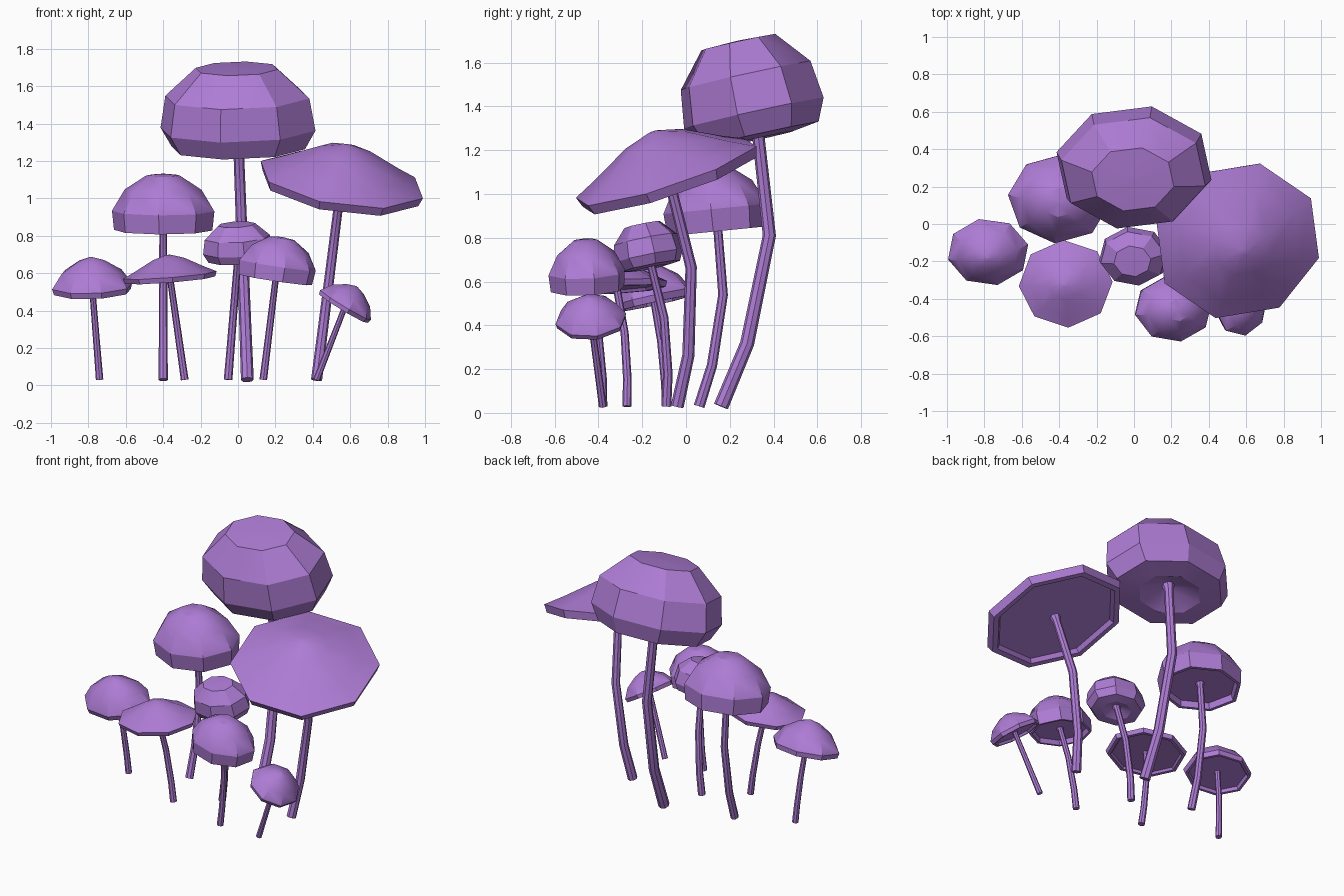
import bpy, bmesh
from math import sin, pi, radians
from mathutils import Vector, Matrix

if "Cube" in bpy.data.objects:
    bpy.data.objects.remove(bpy.data.objects["Cube"])

purple = bpy.data.materials.new("purple")
purple.diffuse_color = (0.42, 0.2, 0.66, 1)
purple.use_nodes = True
purple.node_tree.nodes["Principled BSDF"].inputs["Base Color"].default_value = purple.diffuse_color
UP = Vector((0, 0, 1))
SIDES = 8


def loft(name, rings):
    # rings are matrices that place a unit octagon; skin them and close both ends
    bm = bmesh.new()
    loops = []
    for mat in rings:
        turn = [Matrix.Rotation(2 * pi * k / SIDES, 3, 'Z') for k in range(SIDES)]
        loops.append([bm.verts.new(mat @ (t @ Vector((1, 0, 0)))) for t in turn])
    for a, b in zip(loops, loops[1:]):
        for i in range(SIDES):
            j = (i + 1) % SIDES
            bm.faces.new((a[i], a[j], b[j], b[i]))
    ends = [bm.faces.new(loops[0]), bm.faces.new(loops[-1])]
    bmesh.ops.recalc_face_normals(bm, faces=bm.faces)
    bmesh.ops.poke(bm, faces=ends)
    me = bpy.data.meshes.new(name)
    bm.to_mesh(me)
    bm.free()
    me.materials.append(purple)
    me.shade_smooth()
    me.set_sharp_from_angle(angle=radians(30))
    bpy.context.collection.objects.link(bpy.data.objects.new(name, me))


def lipped(heights):
    # open cap: shared radii, then a thin lip and a recessed flat underside
    low = heights[-1]
    return list(zip((.05, .33, .75, 1, .96), heights)) + [(.88, low), (.84, low + .13), (.05, low + .13)]


# cap kinds: (height per radius, profile of radius and height)
BULB = .78, [(.05, 1.02), (.53, 1), (.93, .53), (1, 0), (.86, -.31), (.5, -.36), (.12, -.15)]
DOME = 1.1, lipped((1, .97, .72, .34, 0))
BELL = .72, lipped((1, .87, .5, 0, -.2))
DISC = .43, lipped((1, .8, .28, 0, -.25))


def mushroom(name, kind, centre, rx, ry, spin, lean, base):
    centre = Vector(centre)
    ratio, profile = kind
    tilt = UP.rotation_difference(Vector((*lean, 1))).to_matrix().to_4x4()
    place = Matrix.Translation(centre) @ tilt

    # cap: octagonal lathe, tilted
    loft(name + "_cap", [place @ Matrix.Translation((0, 0, z * ratio * rx))
                         @ Matrix.Diagonal((rx * r, ry * r, 1, 1))
                         @ Matrix.Rotation(radians(spin), 4, 'Z') for r, z in profile])

    # stem: tapered, bowed backwards more when tall, small collar under the cap
    foot = Vector((*base, .03))
    top = place @ Vector((0, 0, (profile[-1][1]) * ratio * rx + .01))
    bow = max(0, .15 * (top.z - .45))
    pts = [foot.lerp(top, t) + Vector((0, bow * sin(pi * t), 0)) for t in (0, .22, .6, .96, 1)]
    radius = .011 + .017 * centre.z
    rings = []
    for i, p in enumerate(pts):
        along = pts[min(i + 1, 4)] - pts[max(i - 1, 0)]
        r = radius * (1.2 if i == 4 else 1 - .06 * i)
        rings.append(Matrix.Translation(p) @ UP.rotation_difference(along).to_matrix().to_4x4()
                     @ Matrix.Scale(r, 4))
    loft(name + "_stem", rings)


# kind, cap centre, half widths, spin, lean, stem foot
mushroom("tall_mushroom", BULB, (0, .31, 1.37), .425, .335, -13, (-.02, -.22), (.05, .16))
mushroom("broad_mushroom", DISC, (.555, -.09, 1.1), .455, .445, -14, (.16, -.33), (.42, -.04))
mushroom("round_mushroom", DOME, (-.4, .145, .83), .275, .24, -5, (0, -.1), (-.4, .06))
mushroom("left_mushroom", BELL, (-.78, -.15, .53), .22, .185, 13, (-.04, -.22), (-.74, -.09))
mushroom("flat_mushroom", DISC, (-.365, -.32, .59), .252, .235, 3, (-.08, -.06), (-.285, -.27))
mushroom("small_bulb_mushroom", BULB, (0, -.17, .715), .19, .16, 10, (-.06, -.2), (-.053, -.09))
mushroom("small_round_mushroom", DOME, (.2, -.45, .565), .21, .178, 11, (.15, -.05), (.135, -.38))
mushroom("tilted_mushroom", BELL, (.575, -.435, .43), .16, .165, 10, (.6, -.08), (.42, -.38))
